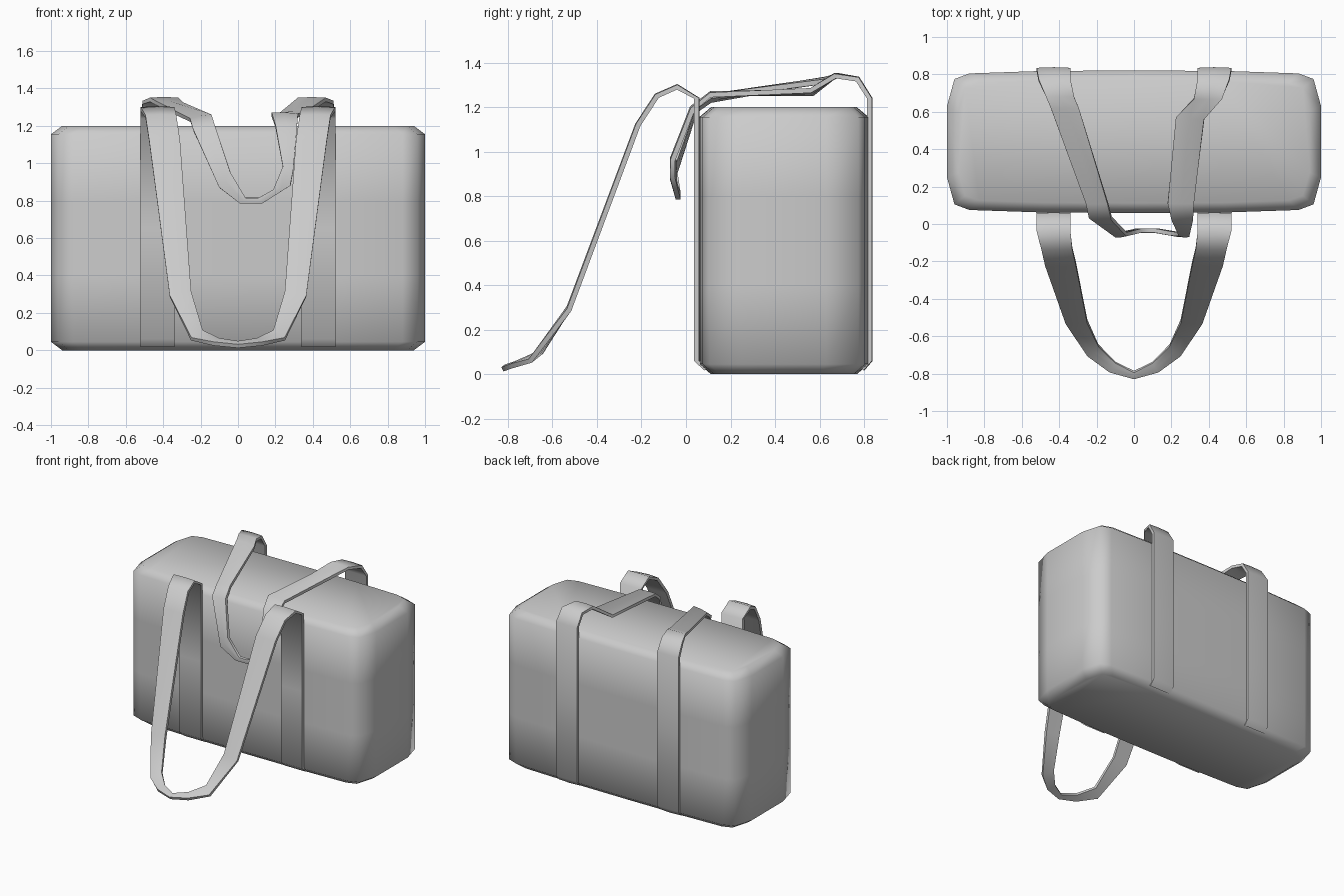
import bpy, bmesh
from mathutils import Vector as V

if "Cube" in bpy.data.objects:
    bpy.data.objects.remove(bpy.data.objects["Cube"])


def finish(name, bm, angle):
    bmesh.ops.recalc_face_normals(bm, faces=bm.faces)
    me = bpy.data.meshes.new(name)
    bm.to_mesh(me)
    bm.free()
    ob = bpy.data.objects.new(name, me)
    bpy.context.collection.objects.link(ob)
    bpy.ops.object.select_all(action='DESELECT')
    ob.select_set(True)
    bpy.context.view_layer.objects.active = ob
    bpy.ops.object.shade_smooth_by_angle(angle=angle)
    return ob


def loft(name, rings, angle):
    bm = bmesh.new()
    loops = [[bm.verts.new(p) for p in r] for r in rings]
    for a, b in zip(loops, loops[1:]):
        n = len(a)
        for i in range(n):
            bm.faces.new((a[i], a[(i + 1) % n], b[(i + 1) % n], b[i]))
    bm.faces.new(loops[0])
    bm.faces.new(loops[-1])
    return finish(name, bm, angle)


def strap(name, pairs, half=0.011):
    # flat band lofted between matching inner and outer edge points
    pairs = [(V(a), V(b)) for a, b in pairs]
    mids = [(a + b) / 2 for a, b in pairs]
    rings = []
    for i, (a, b) in enumerate(pairs):
        t = mids[min(i + 1, len(mids) - 1)] - mids[max(i - 1, 0)]
        n = t.cross(b - a).normalized() * half
        m = mids[i]
        rings.append([a + n, m + n * 1.3, b + n, b - n, m - n, a - n])
    return loft(name, rings, 1.1)


def upright(side, y, y_foot):
    # stitched vertical part of a strap on the bag's side
    return [((side * .34, yy, z), (side * .52, yy, z))
            for yy, z in ((y_foot, .025), (y, .06), (y, .65), (y, 1.24))]


# bag body: rounded plan outline, chamfered at top and bottom
quarter = [(1, .19), (.96, .335), (.88, .365), (.5, .378), (0, .381)]
half_plan = quarter + [(-x, y) for x, y in quarter[-2::-1]]
plan = half_plan + [(-x, -y) for x, y in half_plan]
levels = [(0, .94, .86), (.045, 1, 1), (.4, 1, 1), (.8, 1, 1), (1.155, 1, 1), (1.2, .94, .86)]
loft("bag_body", [[V((x * sx, .44 + y * sy, z)) for x, y in plan]
                  for z, sx, sy in levels], 1.05)

# front strap: hangs forward and rests on the floor
right = upright(1, .047, .09) + [
    ((.34, -.04, 1.29), (.52, -.04, 1.29)),
    ((.33, -.13, 1.25), (.495, -.13, 1.25)),
    ((.31, -.215, 1.12), (.475, -.215, 1.12)),
    ((.25, -.52, .31), (.365, -.525, .29)),
    ((.19, -.65, .10), (.25, -.70, .06)),
    ((.10, -.74, .055), (.13, -.79, .035))]
bottom = [((0, -.79, .04), (0, -.825, .022))]
left = [tuple((-x, y, z) for x, y, z in p) for p in reversed(right)]
strap("front_strap", right + bottom + left)

# back strap: folds over the top and droops down the front
over = [
    ((.34, .77, 1.325), (.51, .77, 1.325)),
    ((.32, .67, 1.34), (.47, .67, 1.34)),
    ((.225, .57, 1.26), (.375, .56, 1.275)),
    ((.18, .11, 1.26), (.32, .11, 1.255)),
    ((.20, .03, 1.20), (.315, .03, 1.19)),
    ((.24, -.055, .98), (.295, -.06, .96)),
    ((.19, -.05, .86), (.28, -.06, .88)),
    ((.11, -.035, .815), (.13, -.035, .785)),
    ((.04, -.035, .815), (.01, -.035, .785)),
    ((-.04, -.055, .95), (-.10, -.06, .87)),
    ((-.12, .03, 1.19), (-.24, .04, 1.18)),
    ((-.14, .11, 1.25), (-.255, .11, 1.23)),
    ((-.295, .62, 1.315), (-.445, .62, 1.325)),
    ((-.32, .68, 1.34), (-.47, .68, 1.34)),
    ((-.34, .77, 1.325), (-.51, .77, 1.325))]
strap("back_strap", upright(1, .824, .79) + over + upright(-1, .824, .79)[::-1])
